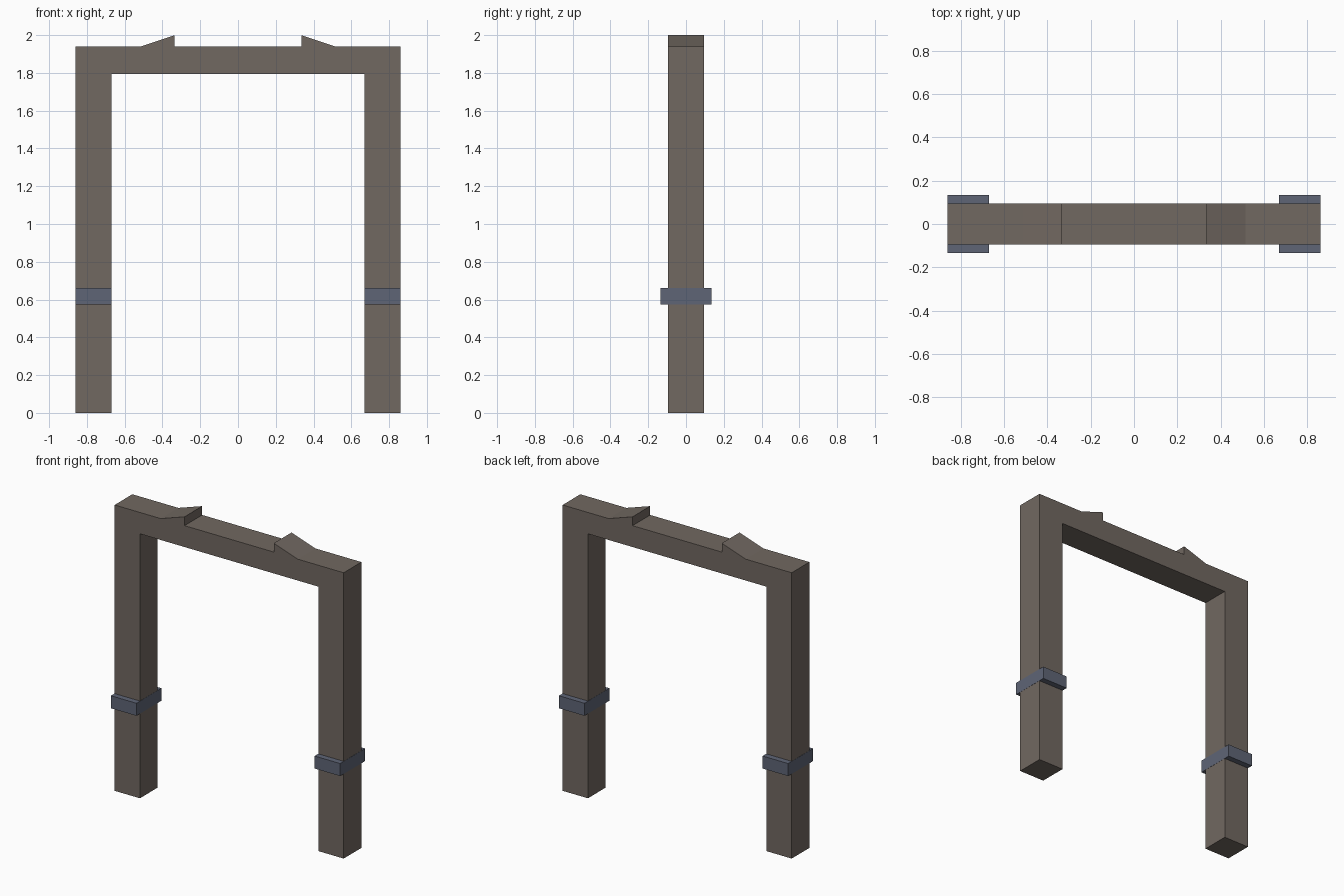
import bpy
import bmesh

if "Cube" in bpy.data.objects:
    bpy.data.objects.remove(bpy.data.objects["Cube"])


def make_material(name, rgb):
    mat = bpy.data.materials.new(name)
    mat.diffuse_color = (*rgb, 1.0)
    mat.use_nodes = True
    mat.node_tree.nodes["Principled BSDF"].inputs["Base Color"].default_value = mat.diffuse_color
    return mat


def extrude_profile(name, profile, half_depth, mat):
    """Extrude an (x, z) outline symmetrically along y."""
    bm = bmesh.new()
    face = bm.faces.new([bm.verts.new((x, -half_depth, z)) for x, z in profile])
    result = bmesh.ops.extrude_face_region(bm, geom=[face])
    verts = [v for v in result["geom"] if isinstance(v, bmesh.types.BMVert)]
    bmesh.ops.translate(bm, verts=verts, vec=(0, 2 * half_depth, 0))
    bmesh.ops.recalc_face_normals(bm, faces=bm.faces)
    mesh = bpy.data.meshes.new(name)
    bm.to_mesh(mesh)
    bm.free()
    mesh.materials.append(mat)
    obj = bpy.data.objects.new(name, mesh)
    bpy.context.collection.objects.link(obj)
    return obj


stone = make_material("warm grey stone", (0.165, 0.138, 0.119))
metal = make_material("blue grey metal", (0.114, 0.130, 0.180))

# Gate frame: posts, lintel and the two broken-pediment wedges in one outline
right_half = [(0.335, 1.94), (0.335, 2.0), (0.515, 1.94), (0.86, 1.94),
              (0.86, 0.0), (0.67, 0.0), (0.67, 1.795)]
left_half = [(-x, z) for x, z in reversed(right_half)]
extrude_profile("gate_frame", right_half + left_half, 0.095, stone)

# Bands around the posts, a hair proud of the post sides
for side, sign in (("left", -1), ("right", 1)):
    x0, x1 = sign * 0.669, sign * 0.861
    outline = [(x0, 0.575), (x1, 0.575), (x1, 0.66), (x0, 0.66)]
    extrude_profile(f"{side}_post_band", outline, 0.134, metal)
